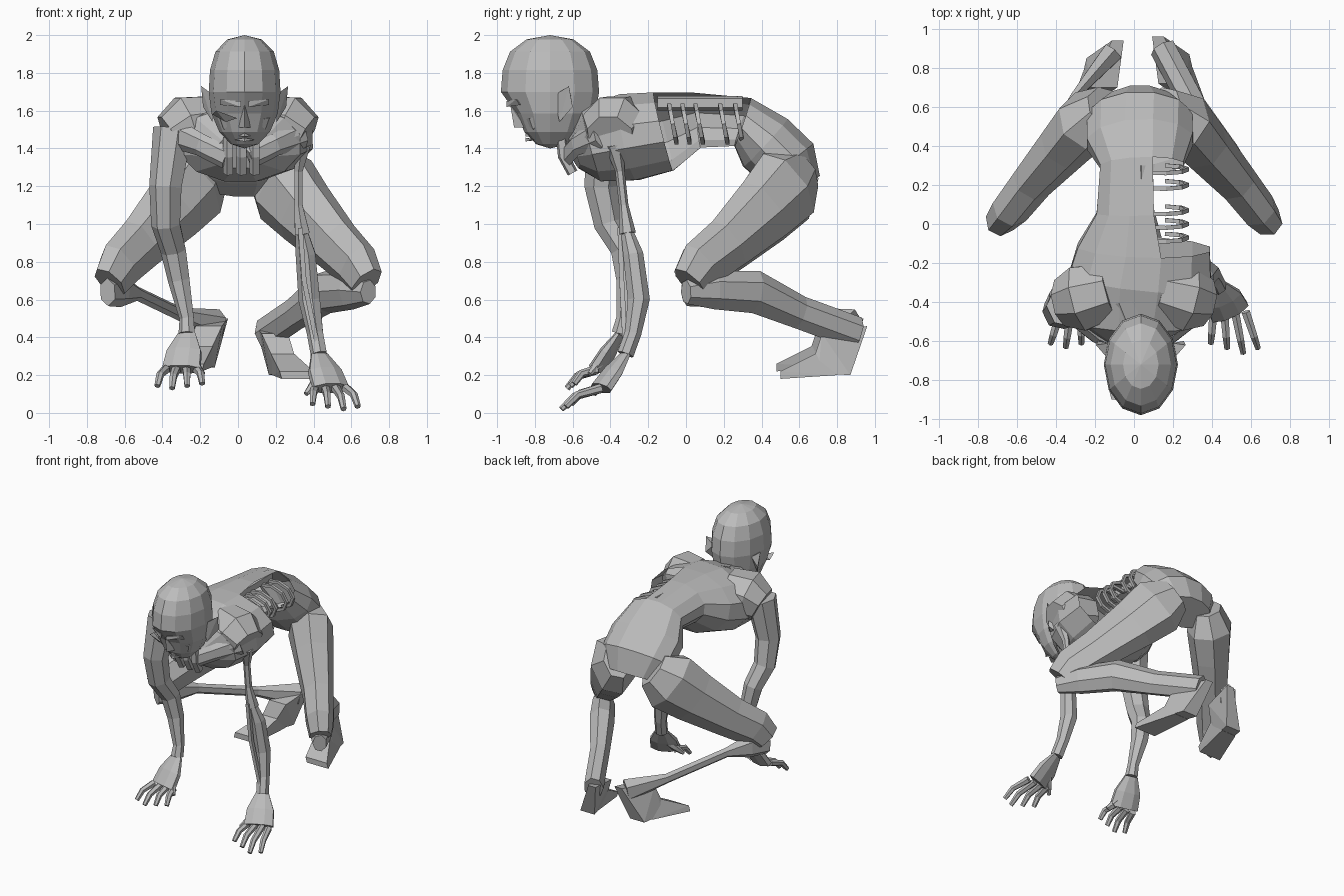
import bpy, bmesh, math
from mathutils import Vector

if "Cube" in bpy.data.objects:
    bpy.data.objects.remove(bpy.data.objects["Cube"])

skin = bpy.data.materials.new("dull_grey_skin")
skin.use_nodes = True
grey = (.5, .5, .5, 1)
skin.diffuse_color = grey
skin.node_tree.nodes["Principled BSDF"].inputs["Base Color"].default_value = grey

BACK = Vector((0, 1, 0))
UP = Vector((0, 0, 1))
SIDES = {"left": 1, "right": -1}


def finish(name, bm):
    bmesh.ops.recalc_face_normals(bm, faces=bm.faces)
    mesh = bpy.data.meshes.new(name)
    bm.to_mesh(mesh)
    bm.free()
    mesh.materials.append(skin)
    obj = bpy.data.objects.new(name, mesh)
    bpy.context.collection.objects.link(obj)


def loft(name, path, widths, ratio=1, sides=7, up=UP, torn=None):
    """Skin rings along a path; ratio is ring height over ring width."""
    bm = bmesh.new()
    path = [Vector(point) for point in path]
    rings = []
    for i, (point, width) in enumerate(zip(path, widths)):
        before = path[max(i - 1, 0)]
        after = path[min(i + 1, len(path) - 1)]
        along = (after - before).normalized()
        across = along.cross(up).normalized()
        over = across.cross(along) * ratio
        angles = [math.tau * (k + .5) / sides for k in range(sides)]
        rings.append([bm.verts.new(point + width * (across * math.cos(a) + over * math.sin(a)))
                      for a in angles])
    for first, second in zip(rings, rings[1:]):
        for k in range(sides):
            following = (k + 1) % sides
            bm.faces.new((first[k], first[following], second[following], second[k]))
    bm.faces.new(rings[0])
    bm.faces.new(rings[-1])
    if torn:
        gone = [face for face in bm.faces if torn(face.calc_center_median())]
        bmesh.ops.delete(bm, geom=gone, context="FACES")
    finish(name, bm)


def hull(name, points, origin=(0, 0, 0), mirror=1):
    bm = bmesh.new()
    for x, y, z in points:
        bm.verts.new(Vector(origin) + Vector((x * mirror, y, z)))
    bmesh.ops.convex_hull(bm, input=bm.verts)
    finish(name, bm)


# Torso, with the flesh of the left flank torn away
torso_path = [(.02, -.6, 1.38), (.01, -.5, 1.42), (.03, -.3, 1.46), (.05, -.12, 1.49), (.04, .06, 1.55),
              (.04, .3, 1.54), (.03, .42, 1.43), (.03, .54, 1.32), (.03, .6, 1.2)]
loft("torso", torso_path, [.15, .33, .38, .35, .24, .22, .28, .28, .2], ratio=.63, sides=12,
     torn=lambda centre: centre.x > .1 and -.1 < centre.y < .22)

# Spine and bare ribs
loft("spine", [(.05, y, 1.64) for y in (-.15, .1, .3)], [.04] * 3, sides=5)
for number, y in enumerate((-.07, 0, .07, .2, .28)):
    arc = [math.radians(angle) for angle in range(120, -100, -40)]
    path = [(.14 + .13 * math.cos(a), y - .02 * math.sin(a), 1.53 + .1 * math.sin(a)) for a in arc]
    loft(f"rib_{number}", path, [.015] * len(path), sides=4, up=BACK)

# Shoulders, collarbones and thighs on both sides
for side, s in SIDES.items():
    loft(side + "_shoulder", [(s * .12, -.34, 1.54), (s * .27, -.38, 1.51), (s * .36, -.4, 1.46)],
         [.15, .18, .13], sides=8)
    loft(side + "_collarbone", [(s * .06, -.64, 1.35), (s * .2, -.58, 1.42), (s * .34, -.46, 1.48)],
         [.03, .03, .04], ratio=2, sides=6)
    loft(side + "_thigh",
         [(s * .15, .61, 1.29), (s * .24, .53, 1.2), (s * .35, .41, 1.07), (s * .52, .22, .89),
          (s * .63, .08, .78), (s * .68, .02, .69)],
         [.1, .16, .14, .11, .1, .08], ratio=1.4)

# Lower legs: the left fleshy, the right stripped to bone
left_ankle = Vector((.15, .9, .42))
right_ankle = Vector((-.11, .88, .46))
loft("left_shin", [(.69, 0, .64), (.6, .14, .65), (.46, .36, .64), (.31, .6, .53), left_ankle],
     [.05, .08, .09, .07, .07], ratio=1.3)
loft("right_shin", [(-.69, 0, .64), (-.62, .12, .65), (-.53, .27, .63), (-.3, .66, .52), right_ankle],
     [.05, .06, .025, .025, .06], ratio=1.5, sides=6)


# Feet: an upright heel block and a flat wedge of toes, turned outward
def foot(side, ankle):
    parts = {"heel": [(.06, .04, .03), (-.03, -.22, .06), (-.2, -.21, .06), (-.22, -.12, .06), (-.18, 0, .07)],
             "toes": [(-.1, -.22, .06), (-.2, -.1, .06), (-.4, -.2, .09), (-.4, -.24, .09)]}
    for part, profile in parts.items():
        points = [(half * way - y * .25 - z * .3, y, z) for y, z, half in profile for way in (-1, 1)]
        hull(f"{side}_{part}", points, ankle, SIDES[side])


foot("left", left_ankle)
foot("right", right_ankle)

# Right arm, whole
right_wrist = Vector((-.27, -.35, .42))
loft("right_arm",
     [(-.34, -.42, 1.5), (-.38, -.45, 1.2), (-.38, -.41, 1), (-.34, -.33, .86), (-.31, -.31, .7),
      (-.27, -.33, .5), right_wrist],
     [.11, .09, .08, .07, .06, .04, .045], up=BACK)

# Left arm: bare upper bone, then a wasted forearm with a loose sinew
left_wrist = Vector((.43, -.32, .31))
left_elbow = Vector((.34, -.31, .95))
loft("left_upper_arm_bone", [(.34, -.38, 1.42), (.32, -.35, 1.28), (.32, -.33, 1.1), left_elbow],
     [.05, .025, .025, .045], sides=6, up=BACK)
loft("left_forearm", [left_elbow, (.36, -.28, .84), (.38, -.25, .6), (.41, -.28, .42), left_wrist],
     [.035, .055, .06, .045, .045], up=BACK)
loft("left_forearm_sinew", [(.33, -.35, .98), (.35, -.34, .7), left_wrist], [.018] * 3, sides=4, up=BACK)


# Hands: flat palm, four jointed fingers fanned outward, and a thumb turned inward
def hand(side, wrist, palm, reach):
    s = SIDES[side]
    palm, reach = Vector(palm), Vector(reach)
    knuckles = wrist + palm
    middle = wrist + palm / 2
    loft(side + "_palm", [wrist, middle, knuckles], [.05, .1, .11], ratio=.4, sides=8)
    for finger in range(4):
        spread = finger - 1.5
        base = knuckles + Vector((s * .055 * spread, 0, 0))
        tip = base + reach * (1 - .12 * abs(spread - .5)) + Vector((s * .024 * spread, 0, 0))
        joints = [base.lerp(tip, part / 3) + UP * .015 * (part % 3) for part in range(4)]
        loft(f"{side}_finger_{finger}", joints, [.025, .023, .021, .016], sides=6)
    thumb = middle + Vector((-s * .1, -.1, -.12))
    loft(side + "_thumb", [middle, middle.lerp(thumb, .6), thumb], [.035, .026, .014], sides=6)


hand("left", left_wrist, (.06, -.13, -.18), (.03, -.21, -.11))
hand("right", right_wrist, (-.03, -.12, -.19), (-.01, -.16, -.1))

# Neck with strained throat tendons
middle_x = .035
loft("neck", [(middle_x, -.68, 1.56), (.03, -.56, 1.53), (0, -.4, 1.52)], [.1, .12, .2], ratio=.8, sides=8)
for x in (-.05, .02, .09):
    loft("throat_tendon", [(x, -.66, 1.46), (x, -.65, 1.36), (x, -.6, 1.27)], [.03] * 3, sides=5, up=BACK)

# Head: a squared-off egg whose lower front is drawn back into the face
bm = bmesh.new()
bmesh.ops.create_uvsphere(bm, u_segments=12, v_segments=8, radius=1)
for vert in bm.verts:
    x, y, z = vert.co
    if z < -.1 and y < 0:
        y *= .74
    fullness = 1 + .3 * max(z, 0) ** 2
    vert.co = (middle_x + x * fullness * .19, y * fullness * .26 - .72, z * .3 + 1.7)
finish("head", bm)

# Nose, lips, brows, cheekbones and ears
face = Vector((middle_x, -.9, 1.6))
hull("nose", [(0, -.03, .03), (0, -.01, -.09), (-.035, .05, -.09), (.035, .05, -.09), (0, .06, 0)], face)
for drop in (.13, .155):
    lip = [(-.055, .09, 0), (.055, .09, 0), (0, .05, .012), (0, .05, -.008), (0, .12, 0)]
    hull("lip", lip, face - UP * drop)
for side, s in SIDES.items():
    hull(side + "_brow", [(.02, -.05, .02), (.02, -.05, .05), (.13, .02, .03), (.13, 0, .06), (.07, .05, .04)],
         face, s)
    hull(side + "_cheekbone",
         [(.05, .03, -.05), (.13, .07, -.04), (.11, .09, -.1), (.16, .15, -.02), (.08, .15, -.08)], face, s)
    hull(side + "_ear",
         [(.16, .2, .08), (.23, .28, .13), (.22, .3, .02), (.17, .23, -.06), (.16, .29, .08)], face, s)
hull("torn_cheek_flap", [(.04, 0, -.04), (.15, 0, 0), (.17, .08, -.02), (.1, .04, -.06)], face, -1)
